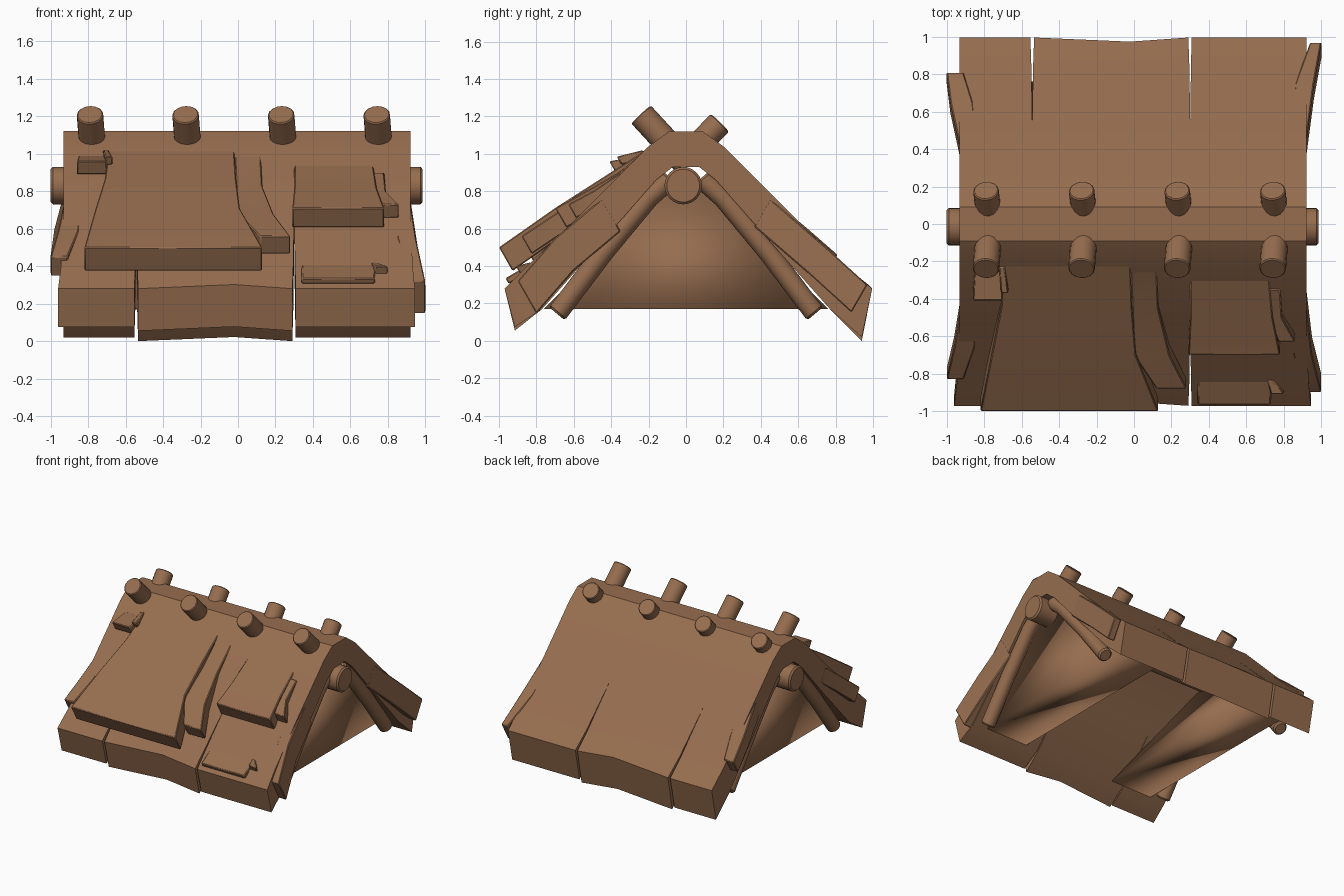
import bpy, bmesh, math
from mathutils import Vector

if "Cube" in bpy.data.objects:
    bpy.data.objects.remove(bpy.data.objects["Cube"])

mat = bpy.data.materials.new("brown_thatch")
mat.diffuse_color = (0.305, 0.153, 0.078, 1)
mat.use_nodes = True
mat.node_tree.nodes["Principled BSDF"].inputs["Base Color"].default_value = mat.diffuse_color


def finish(name, bm, bevel=0.0, angle=30):
    bmesh.ops.recalc_face_normals(bm, faces=bm.faces[:])
    me = bpy.data.meshes.new(name)
    bm.to_mesh(me)
    bm.free()
    me.materials.append(mat)
    ob = bpy.data.objects.new(name, me)
    bpy.context.collection.objects.link(ob)
    if bevel:
        m = ob.modifiers.new("soft_edges", 'BEVEL')
        m.width, m.segments, m.limit_method = bevel, 1, 'ANGLE'
        m.angle_limit = math.radians(35)
    bpy.context.view_layer.objects.active = ob
    ob.select_set(True)
    bpy.ops.object.shade_smooth_by_angle(angle=math.radians(angle))
    ob.select_set(False)
    return ob


def loft(name, rows, bevel=0.006, bow=0.0, caps=True):
    """Slab through rows of (outer y, outer z, inner y, inner z, x0, x1);
    bow lifts and draws in the middle of the last row."""
    bm = bmesh.new()
    rings = []
    for i, (yo, zo, yi, zi, x0, x1) in enumerate(rows):
        b = bow if i == len(rows) - 1 else 0
        xs = [x0, (x0 + x1) / 2 + 0.1, x1] if bow else [x0, x1]
        ring = []
        for y, z, cols in ((yo, zo, xs), (yi, zi, xs[::-1])):
            for k, x in enumerate(cols):
                d = b if bow and k == 1 else 0
                ring.append(bm.verts.new((x, y - math.copysign(d, y), z + d)))
        rings.append(ring)
    n = len(rings[0])
    for a, c in zip(rings, rings[1:]):
        for k in range(n):
            bm.faces.new((a[k], a[(k + 1) % n], c[(k + 1) % n], c[k]))
    if caps:
        bm.faces.new(rings[0])
    bm.faces.new(rings[-1])
    return finish(name, bm, bevel)


def layer(name, t, rows):
    """Thatch layer: rows of (y, z, x0, x1) on the top face, thickness t."""
    s = 1 if rows[-1][0] > 0 else -1
    loft(name, [(y, z, y - s * 0.5 * t, z - 0.87 * t, x0, x1) for y, z, x0, x1 in rows])


def tube(name, pts, r, n=20, bevel=0.012):
    pts = [Vector(p) for p in pts]
    q = (pts[-1] - pts[0]).to_track_quat('Z', 'Y')
    bm = bmesh.new()
    rings = [[bm.verts.new(p + q @ Vector((r * math.cos(2 * math.pi * k / n),
                                           r * math.sin(2 * math.pi * k / n), 0)))
              for k in range(n)] for p in pts]
    for a, b in zip(rings, rings[1:]):
        for k in range(n):
            bm.faces.new((a[k], a[(k + 1) % n], b[(k + 1) % n], b[k]))
    bm.faces.new(rings[0])
    bm.faces.new(rings[-1])
    finish(name, bm, bevel)


# Upper roof shell, bent over the ridge
half = [(0.55, 0.69, 0.45, 0.53), (0.2, 1.04, 0.16, 0.86), (0.09, 1.12, 0.07, 0.93)]
prof = [(-a, b, -c, d) for a, b, c, d in half] + half[::-1]
loft("roof_shell", [p + (-0.93, 0.92) for p in prof], bevel=0)

# Lower roof, split into three pieces on each side
for side, tag, ye, zb, outer in ((-1, "front", 0.97, 0.055, 0.03), (1, "back", 0.995, 0.0, 0.0)):
    pieces = (("left", -0.93, -0.543, -0.93 - outer, -0.553, 0),
              ("middle", -0.543, 0.3, -0.533, 0.29, 0.022),
              ("right", 0.3, 0.92, 0.308, 0.92 + outer * 0.8, 0))
    for pn, a0, a1, e0, e1, bow in pieces:
        drop = 0.02 if pn != "middle" else 0.0
        loft(f"{tag}_eave_{pn}", [
            (side * 0.55, 0.69, side * 0.45, 0.53, a0, a1),
            (side * 0.85, 0.40, side * 0.77, 0.17, a0 * .5 + e0 * .5, a1 * .5 + e1 * .5),
            (side * ye, 0.28, side * (ye - 0.055), zb + drop, e0, e1)],
            bevel=0, bow=bow, caps=False)

# Raised thatch layers on the front slope
layer("large_front_layer", 0.145, [(-0.2, 1.03, -0.69, -0.02), (-0.45, 0.87, -0.71, -0.01),
                                   (-0.7, 0.71, -0.76, 0.01), (-1.0, 0.5, -0.82, 0.13)])
layer("centre_front_strip", 0.11, [(-0.21, 1.02, -0.02, 0.12), (-0.45, 0.83, -0.01, 0.13),
                                   (-0.7, 0.68, 0.0, 0.19), (-0.88, 0.56, 0.12, 0.28)])
layer("right_front_layer", 0.12, [(-0.28, 0.95, 0.3, 0.72), (-0.5, 0.82, 0.3, 0.74),
                                  (-0.7, 0.71, 0.29, 0.78)])
layer("right_front_strip", 0.085, [(-0.35, 0.90, 0.70, 0.78), (-0.5, 0.80, 0.72, 0.79),
                                   (-0.63, 0.73, 0.77, 0.86)])
layer("low_front_layer", 0.035, [(-0.82, 0.42, 0.34, 0.73), (-0.965, 0.335, 0.34, 0.73)])
layer("low_front_strip", 0.055, [(-0.83, 0.42, 0.71, 0.74), (-0.91, 0.40, 0.73, 0.80)])
layer("upper_left_layer", 0.08, [(-0.25, 0.99, -0.85, -0.70), (-0.41, 0.96, -0.86, -0.70)])
layer("upper_left_strip", 0.05, [(-0.23, 1.02, -0.72, -0.69), (-0.37, 0.985, -0.71, -0.67)])

# Loose flaps flaring out at the four corners
layer("front_left_flap", 0.12, [(-0.48, 0.73, -0.93, -0.83), (-0.66, 0.59, -0.96, -0.85),
                                (-0.83, 0.45, -1.0, -0.91)])
layer("front_right_flap", 0.2, [(-0.45, 0.76, 0.83, 0.92), (-0.7, 0.55, 0.85, 0.95),
                                (-0.9, 0.32, 0.92, 1.0)])
layer("back_left_flap", 0.12, [(0.42, 0.79, -0.93, -0.83), (0.65, 0.60, -0.98, -0.86),
                               (0.81, 0.46, -1.0, -0.91)])
layer("back_right_flap", 0.17, [(0.45, 0.76, 0.83, 0.92), (0.75, 0.50, 0.86, 0.96),
                                (0.97, 0.3, 0.94, 1.0)])

# Ridge pole
tube("ridge_pole", [(-1.0, -0.015, 0.83), (0.985, -0.015, 0.83)], 0.1, 24)

# Slightly bent rafter poles under both ends
for x, xn in ((-0.86, "left"), (0.86, "right")):
    for s, sn in ((-1, "front"), (1, "back")):
        tube(f"{sn}_{xn}_rafter", [(x, s * 0.08, 0.87), (x, s * 0.2, 0.765), (x, s * 0.44, 0.475),
                                   (x, s * 0.69, 0.145)], 0.055, 16)

# Crossed pegs along the ridge
for i in range(4):
    x = -0.79 + 0.51 * i
    tube(f"front_peg_{i + 1}", [(x + 0.02, 0.0, 0.95), (x, -0.24, 1.21)], 0.071, 16, 0.006)
    tube(f"back_peg_{i + 1}", [(x + 0.02, 0.0, 0.98), (x, 0.18, 1.165)], 0.068, 16, 0.006)

# Gable wedges, softly shaded, hollow space between them
for s, sn in ((-1, "left"), (1, "right")):
    bm = bmesh.new()
    top, *b = [bm.verts.new((s * x, y, z)) for x, y, z in
               ((0.82, 0.0, 0.93), (0.8, -0.76, 0.17), (0.8, 0.76, 0.17),
                (0.42, 0.76, 0.17), (0.42, -0.76, 0.17))]
    bm.faces.new(b)
    for k in range(4):
        bm.faces.new((b[k], b[(k + 1) % 4], top))
    finish(f"{sn}_gable", bm, angle=180)
